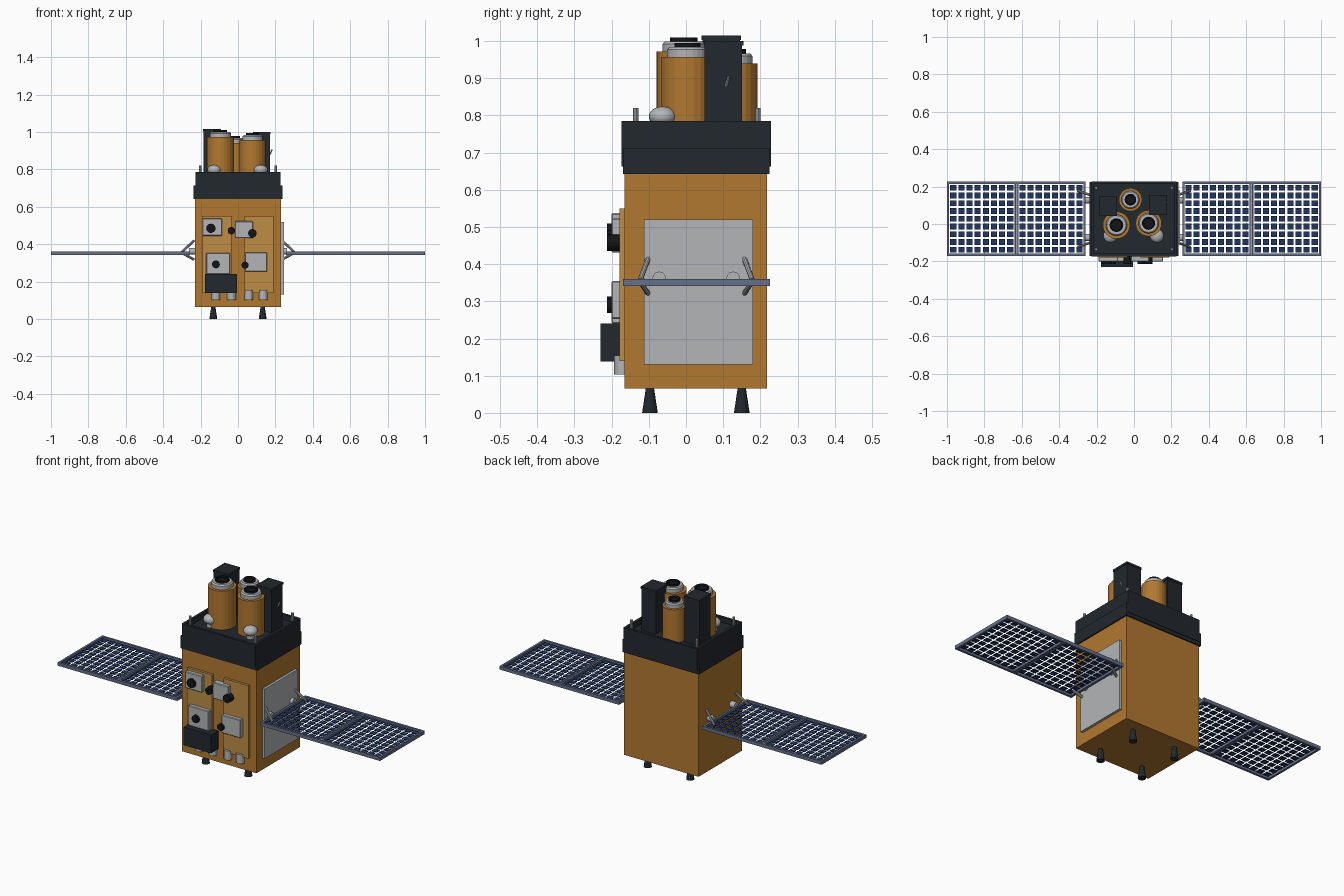
import bpy, bmesh, math
from mathutils import Vector, Matrix

if "Cube" in bpy.data.objects:
    bpy.data.objects.remove(bpy.data.objects["Cube"])


def material(name, rgb):
    m = bpy.data.materials.new(name)
    m.diffuse_color = (*rgb, 1)
    m.use_nodes = True
    m.node_tree.nodes["Principled BSDF"].inputs["Base Color"].default_value = m.diffuse_color
    return m


FOIL = material("foil", (0.45, 0.19, 0.03))
FOIL_LIGHT = material("foil_light", (0.52, 0.27, 0.06))
DARK = material("dark", (0.016, 0.021, 0.027))
BLACK = material("black", (0.006, 0.007, 0.009))
SILVER = material("silver", (0.45, 0.46, 0.47))
FRAME = material("panel_frame", (0.13, 0.16, 0.25))
CELL = material("solar_cell", (0.015, 0.035, 0.12))


def finish(name, bm, mat):
    mesh = bpy.data.meshes.new(name)
    bm.normal_update()
    bm.to_mesh(mesh)
    bm.free()
    ob = bpy.data.objects.new(name, mesh)
    bpy.context.collection.objects.link(ob)
    mesh.materials.append(mat)
    return ob


def add_box(bm, x, y, z):
    """Box from (min, max) ranges."""
    c = [sum(r) / 2 for r in (x, y, z)]
    s = [abs(r[1] - r[0]) for r in (x, y, z)]
    bmesh.ops.create_cube(bm, size=1, matrix=Matrix.Translation(c) @ Matrix.Diagonal((*s, 1)))


def boxes(name, ranges, mat, bevel=0):
    bm = bmesh.new()
    for r in ranges:
        add_box(bm, *r)
    ob = finish(name, bm, mat)
    if bevel:
        b = ob.modifiers.new("bevel", 'BEVEL')
        b.width, b.segments = bevel, 1
    return ob


def rod(name, a, b, r, mat, r2=None, sides=16):
    """Cylinder or cone between two points."""
    a, b = Vector(a), Vector(b)
    d = b - a
    bm = bmesh.new()
    bmesh.ops.create_cone(bm, cap_ends=True, segments=sides, radius1=r,
                          radius2=r if r2 is None else r2, depth=d.length,
                          matrix=Matrix.Translation((a + b) / 2) @ d.to_track_quat('Z', 'Y').to_matrix().to_4x4())
    return finish(name, bm, mat)


def lathe(name, profile, x, y, mat, sides=24):
    """Closed profile of (radius, z) spun about a vertical axis."""
    bm = bmesh.new()
    rings = []
    for r, z in profile:
        rings.append([bm.verts.new((x + r * math.cos(i * math.tau / sides),
                                    y + r * math.sin(i * math.tau / sides), z)) for i in range(sides)])
    for lo, hi in zip(rings, rings[1:]):
        for i in range(sides):
            j = (i + 1) % sides
            bm.faces.new((lo[i], lo[j], hi[j], hi[i]))
    bm.faces.new(rings[0][::-1])
    bm.faces.new(rings[-1])
    return finish(name, bm, mat)


# main bus
boxes("body", [((-0.231, 0.231), (-0.166, 0.218), (0.065, 0.65))], FOIL)
for x in (-0.132, 0.132):
    for y in (-0.097, 0.15):
        rod("foot", (x, y, 0), (x, y, 0.067), 0.021, DARK, 0.011, 12)

# instrument deck: floor, rim walls and wider lower skirt
X, Y0, Y1 = 0.228, -0.173, 0.228
boxes("deck_skirt", [((-0.238, 0.238), (-0.17, 0.225), (0.643, 0.713))], DARK)
boxes("deck_floor", [((-X, X), (Y0, Y1), (0.662, 0.755))], DARK)
boxes("deck_rim", [((-X, X), (Y0, Y0 + 0.014), (0.755, 0.785)),
                   ((-X, X), (Y1 - 0.014, Y1), (0.755, 0.785)),
                   ((-X, -X + 0.014), (Y0 + 0.014, Y1 - 0.014), (0.755, 0.785)),
                   ((X - 0.014, X), (Y0 + 0.014, Y1 - 0.014), (0.755, 0.785))], DARK)
for x in (-0.203, 0.203):
    for y in (-0.135, 0.193):
        rod("deck_pin", (x, y, 0.75), (x, y, 0.82), 0.007, SILVER, sides=10)

# telescopes: foil barrel, silver collar, dark lens hood
for x, y, r, top in ((-0.094, -0.006, 0.073, 0.972), (0.078, 0.004, 0.070, 0.957), (-0.019, 0.13, 0.062, 0.94)):
    lathe("telescope_barrel", [(r, 0.75), (r, top)], x, y, FOIL)
    c = r * 0.78
    lathe("telescope_collar", [(c, top), (c, top + 0.02), (c - 0.006, top + 0.027)], x, y, SILVER)
    h = r * 0.5
    lathe("lens_hood", [(h, top + 0.02), (h, top + 0.038), (h - 0.006, top + 0.038), (h - 0.008, top + 0.03)],
          x, y, BLACK)

# electronics towers and dome antennas
for x0, x1, y0, top in ((-0.186, -0.09, 0.042, 1.015), (0.08, 0.174, 0.048, 1.0)):
    boxes("electronics_tower", [((x0 + 0.002, x1 - 0.002), (y0 + 0.002, y0 + 0.103), (0.75, top - 0.012)),
                                ((x0, x1), (y0, y0 + 0.106), (top - 0.012, top))], DARK)
rod("tower_handle", (0.172, 0.108, 0.88), (0.181, 0.115, 0.905), 0.004, SILVER, sides=8)
for x in (-0.127, 0.122):
    bm = bmesh.new()
    bmesh.ops.create_uvsphere(bm, u_segments=20, v_segments=12, radius=1,
                              matrix=Matrix.Translation((x, -0.063, 0.797)) @ Matrix.Diagonal((0.037, 0.037, 0.027, 1)))
    dome = finish("antenna_dome", bm, SILVER)
    dome.data.shade_smooth()
    rod("dome_stem", (x, -0.063, 0.75), (x, -0.063, 0.785), 0.02, SILVER)

# front equipment
for x0, x1 in ((-0.19, -0.036), (0.036, 0.19)):
    boxes("front_panel", [((x0, x1), (-0.179, -0.16), (0.14, 0.55))], FOIL_LIGHT)
boxes("front_units", [((x0, x1), (-0.2, -0.165), (z0, z1)) for x0, x1, z0, z1 in
                      ((-0.19, -0.085, 0.445, 0.537), (-0.017, 0.08, 0.432, 0.523),
                       (-0.17, -0.043, 0.24, 0.352), (0.037, 0.155, 0.253, 0.355))], SILVER, 0.003)
for x, z, r in ((-0.145, 0.485, 0.025), (-0.035, 0.472, 0.02), (0.077, 0.458, 0.023),
                (-0.118, 0.292, 0.021), (0.038, 0.288, 0.019)):
    rod("front_sensor", (x, -0.165, z), (x, -0.213, z), r, BLACK)
boxes("front_radio_box", [((-0.177, -0.006), (-0.23, -0.165), (0.138, 0.24))], DARK)
for x in (-0.118, -0.035, 0.058, 0.135):
    rod("thruster_can", (x, -0.17, 0.103), (x, -0.17, 0.155), 0.023, SILVER, sides=12)

# radiator on the right side
boxes("radiator", [((0.228, 0.245), (-0.113, 0.18), (0.13, 0.52))], SILVER)

# solar wings on both sides: frame, cell grid, hinges and struts
WY0, WY1, WX0, WXM, WX1, BAR = -0.17, 0.226, 0.258, 0.629, 1.0, 0.012
COLS, ROWS, GAP = 8, 9, 0.011
for side, s in (("left", -1), ("right", 1)):
    z = (0.341, 0.36)
    bars = [((s * a, s * b), (WY0 + BAR, WY1 - BAR), z) for a, b in
            ((WX0, WX0 + BAR), (WXM - 0.011, WXM - 0.001), (WXM + 0.001, WXM + 0.011), (WX1 - BAR, WX1))]
    bars += [((s * WX0, s * WX1), (a, a + BAR), z) for a in (WY0, WY1 - BAR)]
    boxes(side + "_wing_frame", bars, FRAME)
    cells = []
    dy = (WY1 - WY0 - 2 * BAR) / ROWS
    for a, b in ((WX0 + BAR, WXM - 0.011), (WXM + 0.011, WX1 - BAR)):
        dx = (b - a) / COLS
        for i in range(COLS):
            for j in range(ROWS):
                x, y = a + i * dx, WY0 + BAR + j * dy
                cells.append(((s * (x + GAP / 2), s * (x + dx - GAP / 2)),
                              (y + GAP / 2, y + dy - GAP / 2), (0.349, 0.353)))
    boxes(side + "_wing_cells", cells, CELL)
    for y, d in ((-0.1, -1), (0.155, 1)):
        rod(side + "_upper_strut", (s * 0.235, y, 0.42), (s * 0.3, y + d * 0.023, 0.358), 0.007, SILVER, sides=10)
        rod(side + "_lower_strut", (s * 0.235, y, 0.318), (s * 0.29, y + d * 0.02, 0.348), 0.007, SILVER, sides=10)
        rod(side + "_hinge", (s * 0.225, y - d * 0.028, 0.362), (s * 0.262, y - d * 0.028, 0.362), 0.018, SILVER)
